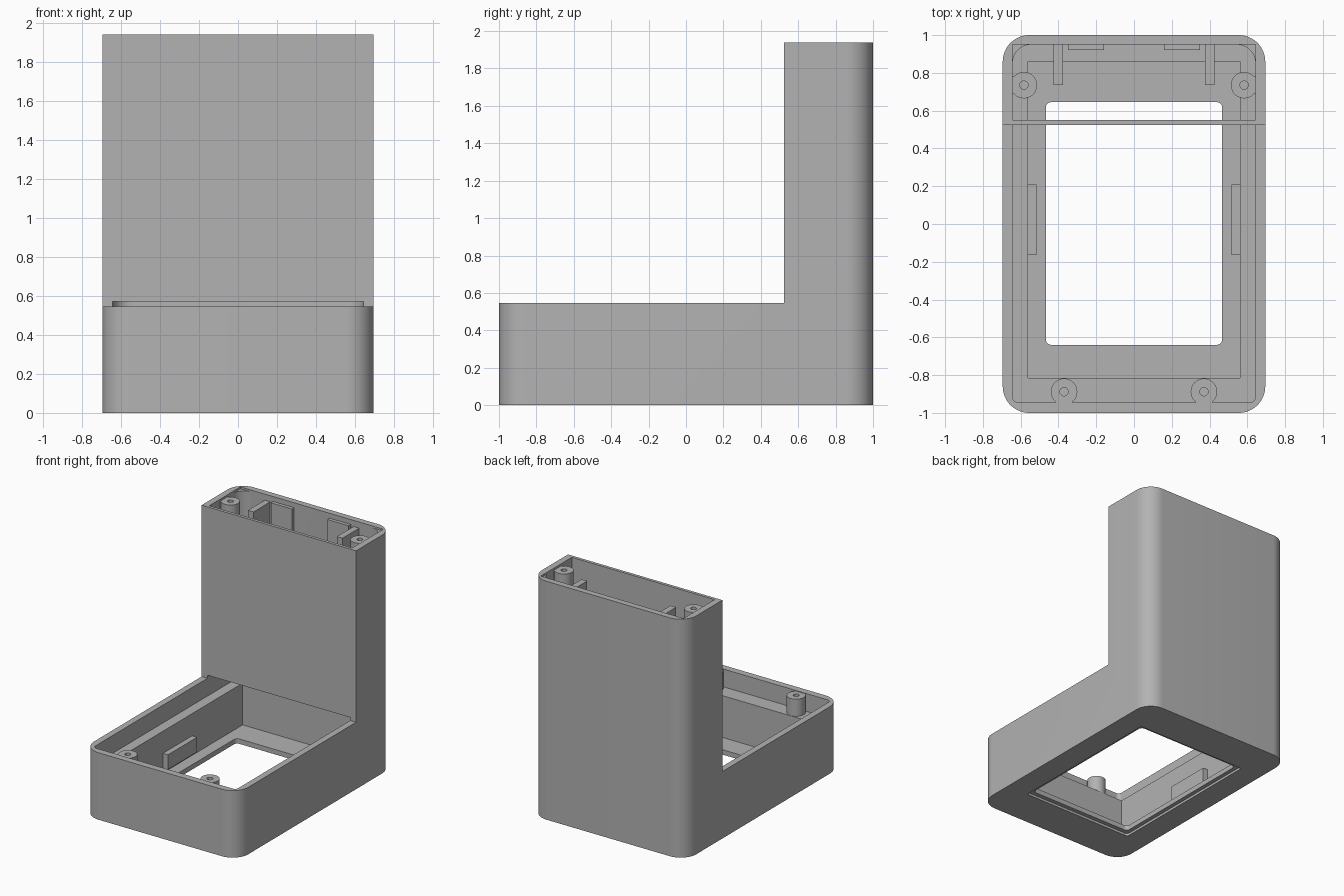
import bpy
import bmesh
import math

if "Cube" in bpy.data.objects:
    bpy.data.objects.remove(bpy.data.objects["Cube"], do_unlink=True)

grey = bpy.data.materials.new("plain grey")
grey.use_nodes = True
grey.diffuse_color = (0.45, 0.45, 0.45, 1)
grey.node_tree.nodes["Principled BSDF"].inputs["Base Color"].default_value = grey.diffuse_color


def prism(name, x, y, z, front=0, back=0):
    """Upright prism over x, y and z ranges, with front and back corner radii."""
    corners = [(x[0], y[0], front, 1, 1, 180), (x[1], y[0], front, -1, 1, 270),
               (x[1], y[1], back, -1, -1, 0), (x[0], y[1], back, 1, -1, 90)]
    bm = bmesh.new()
    outline = []
    for cx, cy, r, sx, sy, start in corners:
        steps = 12 if r else 0
        for i in range(steps + 1):
            a = math.radians(start + 90 * i / max(steps, 1))
            outline.append(bm.verts.new((cx + sx * r + r * math.cos(a),
                                         cy + sy * r + r * math.sin(a), z[0])))
    base = bm.faces.new(outline)
    top = bmesh.ops.extrude_face_region(bm, geom=[base])["geom"]
    bmesh.ops.translate(bm, vec=(0, 0, z[1] - z[0]),
                        verts=[v for v in top if isinstance(v, bmesh.types.BMVert)])
    bmesh.ops.recalc_face_normals(bm, faces=bm.faces)
    return finish(name, bm)


def cylinder(name, x, y, z, r):
    bm = bmesh.new()
    bmesh.ops.create_cone(bm, cap_ends=True, segments=32, radius1=r, radius2=r,
                          depth=z[1] - z[0])
    bmesh.ops.translate(bm, vec=(x, y, (z[0] + z[1]) / 2), verts=bm.verts)
    return finish(name, bm)


def finish(name, bm):
    mesh = bpy.data.meshes.new(name)
    bm.to_mesh(mesh)
    bm.free()
    mesh.materials.append(grey)
    obj = bpy.data.objects.new(name, mesh)
    bpy.context.scene.collection.objects.link(obj)
    return obj


def combine(obj, others, operation):
    """Apply a boolean with each of the other solids, then delete them."""
    for other in others:
        mod = obj.modifiers.new("cut", 'BOOLEAN')
        mod.operation = operation
        mod.solver = 'EXACT'
        mod.object = other
        bpy.context.view_layer.update()
        graph = bpy.context.evaluated_depsgraph_get()
        mesh = bpy.data.meshes.new_from_object(obj.evaluated_get(graph))
        obj.modifiers.clear()
        obj.data = mesh
        bpy.data.objects.remove(other, do_unlink=True)


def wide(w):
    return (-w, w)


# L-shaped housing: a rounded block with the space above the front removed
housing = prism("housing", wide(0.695), (-1, 1), (0, 1.94), 0.14, 0.14)
combine(housing, [
    prism("front_space", wide(1), (-1.2, 0.525), (0.545, 2.1)),
    prism("base_cavity", wide(0.643), (-0.945, 0.95), (0.4, 0.57), 0.03, 0.1),
    prism("tower_cavity", wide(0.643), (0.55, 0.95), (0.5, 2.1), 0, 0.1),
    prism("lid_recess", wide(0.643), (0.55, 0.95), (1.925, 2.1)),
    prism("deep_pocket", wide(0.56), (-0.815, 0.86), (0.06, 0.5)),
    prism("floor_opening", wide(0.467), (-0.64, 0.645), (-0.1, 0.2), 0.03, 0.03),
    prism("underside_recess", wide(0.5), (-0.675, 0.68), (-0.1, 0.02), 0.02, 0.02),
], 'DIFFERENCE')
parts = [housing]


def screw_boss(name, x, y, z, neck_x, neck_y):
    boss = cylinder(name, x, y, z, 0.07)
    combine(boss, [prism("neck", neck_x, neck_y, z)], 'UNION')
    combine(boss, [cylinder("hole", x, y, (z[1] - 0.12, z[1] + 0.1), 0.022)], 'DIFFERENCE')
    parts.append(boss)


for side, s in (("left", 1), ("right", -1)):
    def span(a, b):
        return tuple(sorted((s * a, s * b)))

    # screw bosses joined to the nearest wall
    screw_boss(side + "_front_boss", s * 0.37, -0.888, (0.395, 0.54),
               span(0.325, 0.415), (-0.96, -0.888))
    screw_boss(side + "_tower_boss", s * 0.583, 0.735, (1.5, 1.923),
               span(0.583, 0.66), (0.69, 0.78))

    # upright rib and thin pad on the tower's back wall
    parts.append(prism(side + "_tower_rib", span(0.375, 0.425), (0.735, 0.96), (1.5, 1.89)))
    parts.append(prism(side + "_tower_pad", span(0.16, 0.35), (0.922, 0.96), (1.5, 1.9)))

    # holding tab on the pocket's side wall
    parts.append(prism(side + "_side_tab", span(0.515, 0.565), (-0.165, 0.21), (0.1, 0.22)))

# smooth rounded corners, sharp edges elsewhere
bpy.ops.object.select_all(action='DESELECT')
for part in parts:
    part.select_set(True)
bpy.context.view_layer.objects.active = housing
bpy.ops.object.shade_smooth_by_angle(angle=math.radians(30))
